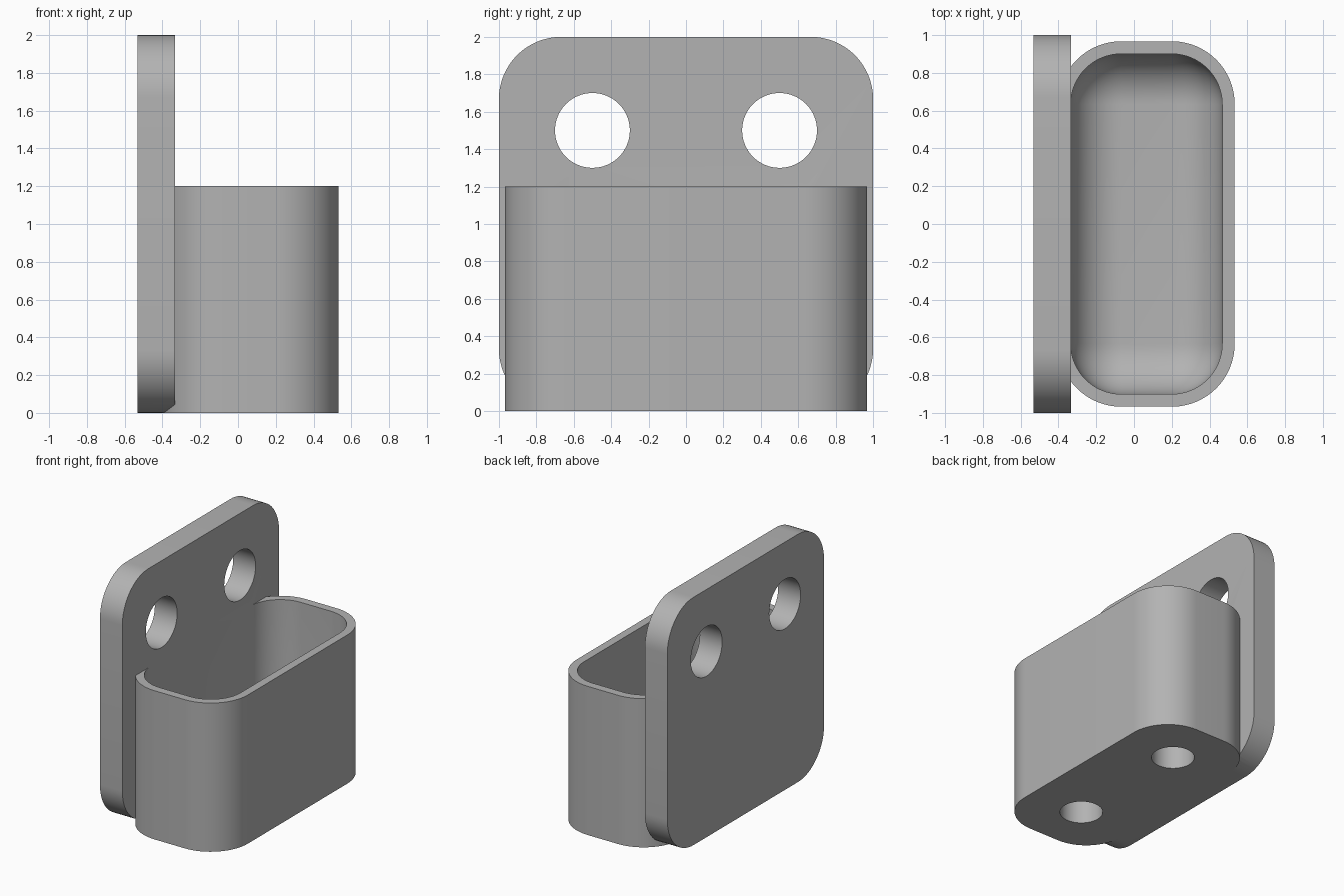
import bpy
import bmesh
import math
from mathutils import Matrix

cube = bpy.data.objects.get("Cube")
if cube:
    bpy.data.objects.remove(cube, do_unlink=True)

grey = bpy.data.materials.new("plain grey")
grey.use_nodes = True
colour = (0.45, 0.45, 0.45, 1)
grey.diffuse_color = colour
grey.node_tree.nodes["Principled BSDF"].inputs["Base Color"].default_value = colour


def finish(name, bm):
    mesh = bpy.data.meshes.new(name)
    bmesh.ops.recalc_face_normals(bm, faces=bm.faces)
    bm.to_mesh(mesh)
    bm.free()
    mesh.materials.append(grey)
    ob = bpy.data.objects.new(name, mesh)
    bpy.context.collection.objects.link(ob)
    return ob


def rounded_box(name, low, high, radius, axis=None):
    """Box with rounded edges: those along one axis, or all of them."""
    bm = bmesh.new()
    bmesh.ops.create_cube(bm, size=1)
    for v in bm.verts:
        v.co = [l if c < 0 else h for c, l, h in zip(v.co, low, high)]
    edges = [e for e in bm.edges if axis is None
             or abs((e.verts[0].co - e.verts[1].co)[axis]) > 0.01]
    bmesh.ops.bevel(bm, geom=edges, offset=radius, offset_type='OFFSET',
                    segments=16, profile=0.5, affect='EDGES')
    return finish(name, bm)


def drill(name, radius, depth, centre, turn):
    """Cylindrical cutter."""
    bm = bmesh.new()
    bmesh.ops.create_cone(bm, cap_ends=True, segments=64, radius1=radius,
                          radius2=radius, depth=depth,
                          matrix=Matrix.Translation(centre) @ Matrix.Rotation(turn, 4, 'Y'))
    return finish(name, bm)


def combine(target, other, operation):
    other.hide_render = True
    mod = target.modifiers.new(operation.title(), 'BOOLEAN')
    mod.operation = operation
    mod.solver = 'EXACT'
    mod.object = other
    bpy.context.view_layer.objects.active = target
    bpy.ops.object.modifier_apply(modifier=mod.name)
    bpy.data.objects.remove(other, do_unlink=True)


# Mounting plate with two screw holes
plate = rounded_box("mounting_plate", (-0.533, -1, 0), (-0.333, 1, 2), 0.333, axis=0)
for side in (-1, 1):
    combine(plate, drill("screw_hole", 0.2, 0.6, (-0.433, side * 0.5, 1.5), math.pi / 2),
            'DIFFERENCE')

# Open cup with a bowl-edged cavity
holder = rounded_box("wall_holder", (-0.4, -0.967, 0), (0.533, 0.967, 1.2), 0.333, axis=2)
cavity = rounded_box("cavity", (-0.335, -0.9, 0.267), (0.467, 0.9, 1.8), 0.267)
combine(holder, cavity, 'DIFFERENCE')

# Blind holes under the cup
for side in (-1, 1):
    combine(holder, drill("blind_hole", 0.16, 0.4, (0.067, side * 0.533, 0), 0), 'DIFFERENCE')

# Join cup and plate into one solid
combine(holder, plate, 'UNION')
bpy.ops.object.select_all(action='DESELECT')
holder.select_set(True)
bpy.context.view_layer.objects.active = holder
bpy.ops.object.shade_smooth_by_angle(angle=math.radians(30))
